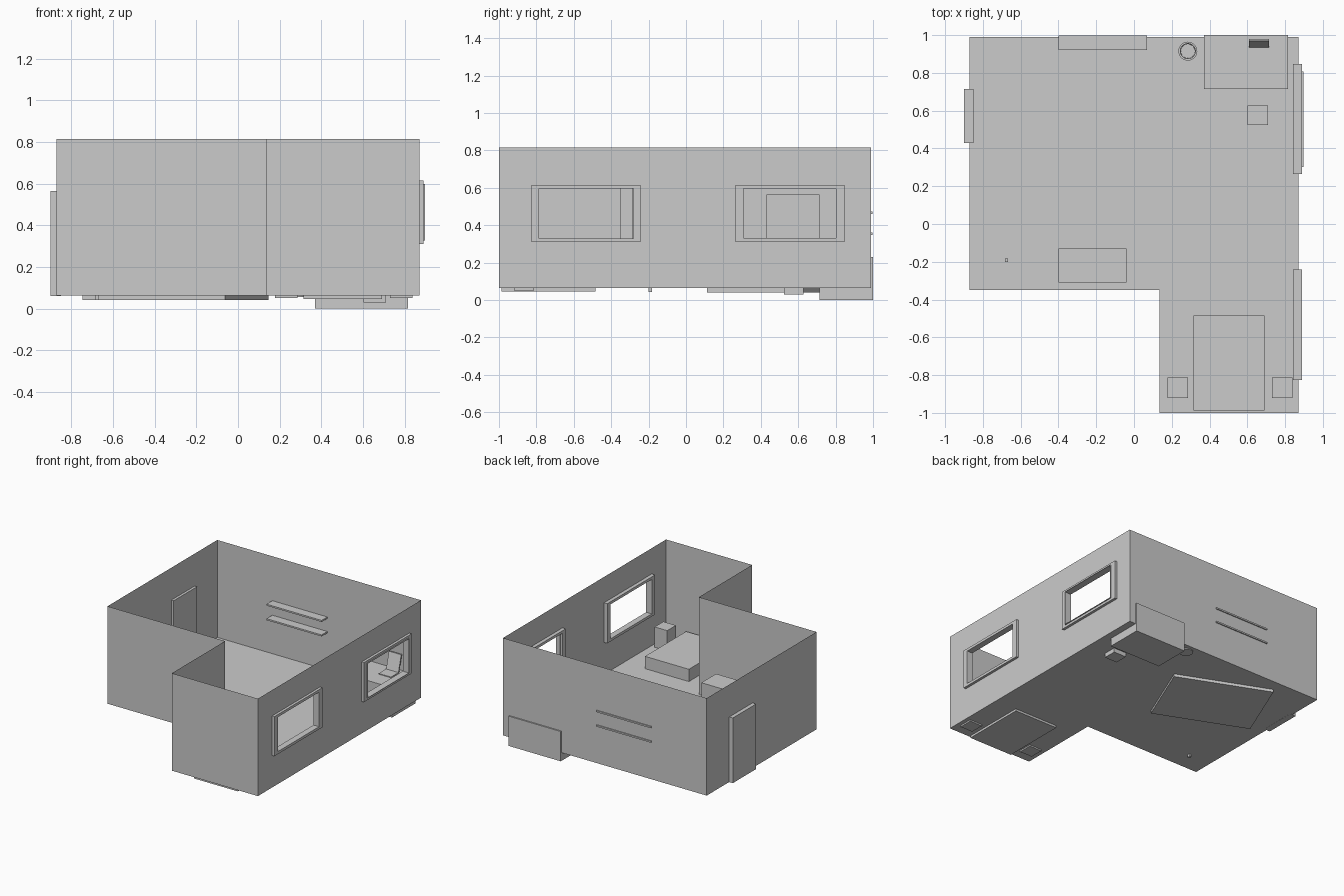
import bpy, bmesh, math
from mathutils import Matrix, Vector

if "Cube" in bpy.data.objects:
    bpy.data.objects.remove(bpy.data.objects["Cube"])

FLOOR, TOP = 0.063, 0.815


def finish(name, bm):
    mesh = bpy.data.meshes.new(name)
    bm.to_mesh(mesh)
    bm.free()
    obj = bpy.data.objects.new(name, mesh)
    bpy.context.collection.objects.link(obj)
    return obj


def add_box(bm, x, y, z):
    size = (x[1] - x[0], y[1] - y[0], z[1] - z[0])
    mid = ((x[0] + x[1]) / 2, (y[0] + y[1]) / 2, (z[0] + z[1]) / 2)
    m = Matrix.Translation(mid) @ Matrix.Diagonal((*size, 1))
    return bmesh.ops.create_cube(bm, size=1, matrix=m)["verts"]


def box(name, x, y, z):
    bm = bmesh.new()
    add_box(bm, x, y, z)
    return finish(name, bm)


def frame(name, x, y, z, wy, wz):
    # four bars around an opening
    bm = bmesh.new()
    add_box(bm, x, y, (z[0], z[0] + wz))
    add_box(bm, x, y, (z[1] - wz, z[1]))
    side = (z[0] + wz, z[1] - wz)
    add_box(bm, x, (y[0], y[0] + wy), side)
    add_box(bm, x, (y[1] - wy, y[1]), side)
    return finish(name, bm)


# L-shaped room shell: floor, plain walls, right wall with two openings
outline = [(0.87, -1), (0.87, 0.99), (-0.87, 0.99), (-0.87, -0.35), (0.135, -0.35), (0.135, -1)]
bm = bmesh.new()
low = [bm.verts.new((x, y, FLOOR)) for x, y in outline]
high = [bm.verts.new((x, y, TOP)) for x, y in outline]
bm.faces.new(low)
for i in range(1, 6):
    j = (i + 1) % 6
    bm.faces.new((low[i], low[j], high[j], high[i]))
ys = [-1, -0.785, -0.285, 0.305, 0.805, 0.99]
zs = [FLOOR, 0.33, 0.597, TOP]
for i in range(5):
    for k in range(3):
        if k == 1 and i in (1, 3):
            continue
        bm.faces.new([bm.verts.new((0.87, y, z)) for y, z in (
            (ys[i], zs[k]), (ys[i + 1], zs[k]), (ys[i + 1], zs[k + 1]), (ys[i], zs[k + 1]))])
bmesh.ops.remove_doubles(bm, verts=bm.verts, dist=1e-4)
finish("room_shell", bm)

# Window frames and the thin sash of the rear window
for name, y0 in (("front_window_frame", -0.825), ("rear_window_frame", 0.265)):
    frame(name, (0.842, 0.89), (y0, y0 + 0.583), (0.31, 0.616), 0.04, 0.02)
frame("rear_window_sash", (0.86, 0.897), (0.303, 0.807), (0.328, 0.599), 0.004, 0.004)

# Door
box("door", (-0.9, -0.85), (0.43, 0.715), (FLOOR - 0.001, 0.565))

# Furniture blocks
box("bed", (0.315, 0.69), (-0.987, -0.485), (0.046, 0.158))
box("left_nightstand", (0.178, 0.285), (-0.92, -0.813), (0.052, 0.22))
box("right_nightstand", (0.73, 0.838), (-0.92, -0.813), (0.052, 0.22))
box("dresser", (-0.4, -0.04), (-0.31, -0.13), (FLOOR, 0.285))
box("desk", (0.37, 0.815), (0.715, 1.0), (0, 0.23))
box("stool", (0.602, 0.71), (0.525, 0.627), (0.03, 0.14))
box("floor_peg", (-0.684, -0.666), (-0.2, -0.182), (0.042, 0.08))
for name, z in (("lower_shelf", 0.348), ("upper_shelf", 0.46)):
    box(name, (-0.4, 0.07), (0.92, 0.998), (z, z + 0.012))

# Rug turned on the floor
rug = box("rug", (-0.37, 0.37), (-0.275, 0.275), (0.041, FLOOR + 0.001))
rug.location = (-0.3, 0.507, 0)
rug.rotation_euler.z = math.radians(-22.5)

# Laptop: base and leaning screen
box("laptop_base", (0.61, 0.715), (0.845, 0.945), (0.23, 0.236))
bm = bmesh.new()
screen = add_box(bm, (0.61, 0.715), (0.935, 0.945), (0.234, 0.36))
for v in screen:
    if v.co.z > 0.3:
        v.co.y += 0.035
finish("laptop_screen", bm)

# Waste bin with hollow inside
bm = bmesh.new()
bmesh.ops.create_cone(bm, cap_ends=True, segments=32, radius1=0.05, radius2=0.05, depth=0.13,
                      matrix=Matrix.Translation((0.285, 0.915, 0.122)))
lid = max(bm.faces, key=lambda f: f.calc_center_median().z)
bmesh.ops.inset_region(bm, faces=[lid], thickness=0.01)
inner = bmesh.ops.extrude_discrete_faces(bm, faces=[lid])["faces"][0]
for v in inner.verts:
    c = Vector((0.285, 0.915, v.co.z))
    v.co = c + (v.co - c) * 0.93 - Vector((0, 0, 0.115))
bin_obj = finish("waste_bin", bm)
bpy.context.view_layer.objects.active = bin_obj
bin_obj.select_set(True)
bpy.ops.object.shade_smooth_by_angle()
